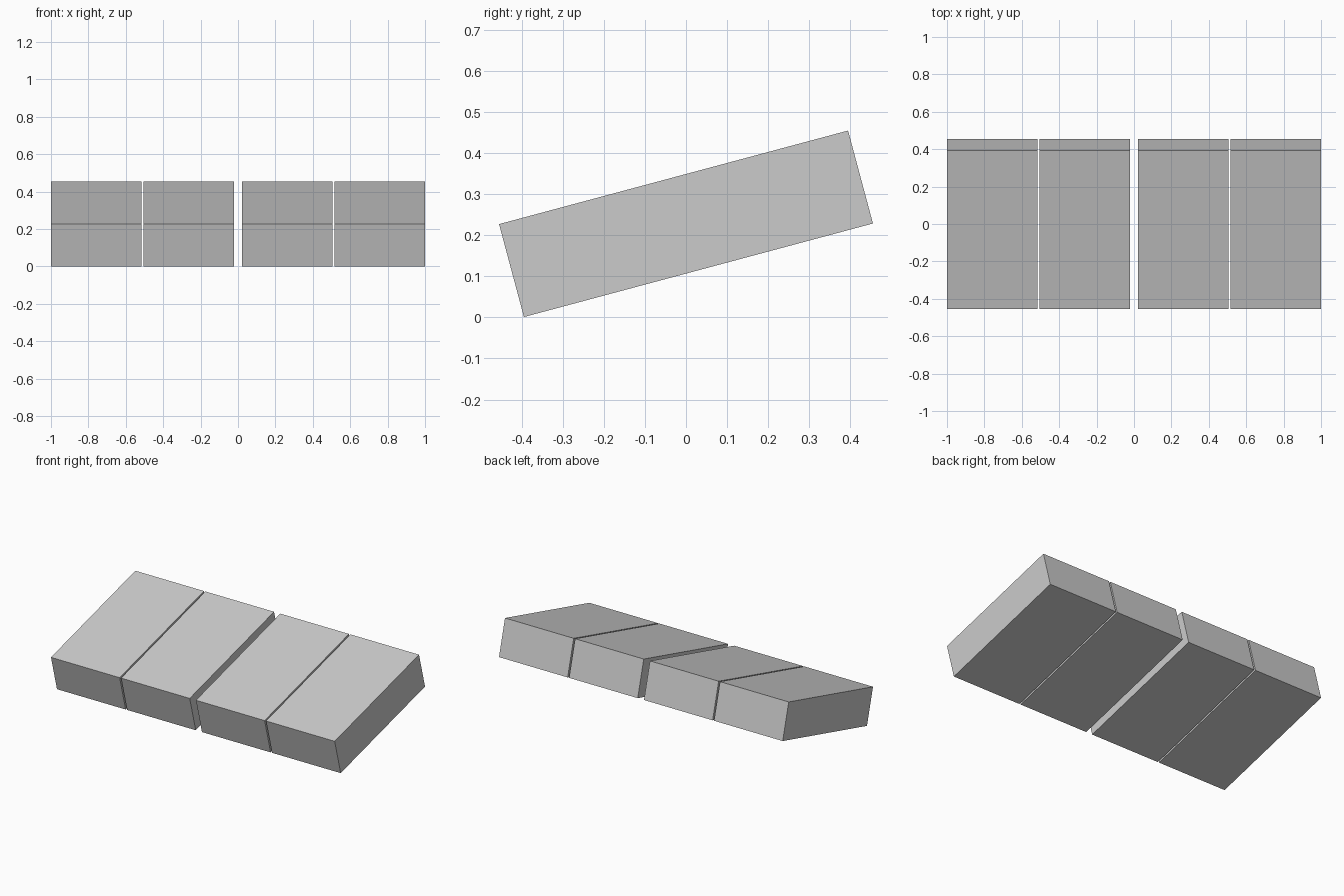
import bpy
from math import radians
from mathutils import Matrix

default = bpy.data.objects.get("Cube")
if default:
    bpy.data.objects.remove(default, do_unlink=True)

TILT = radians(15)
WIDTH, LENGTH, THICKNESS = 0.484, 0.879, 0.234
CENTRE_Z = 0.2275

# Single flat grey
grey = bpy.data.materials.new("light_grey")
grey.use_nodes = True
colour = (0.6, 0.6, 0.6, 1)
grey.diffuse_color = colour
grey.node_tree.nodes["Principled BSDF"].inputs["Base Color"].default_value = colour


def add_slab(name, x):
    """A flat slab tilted so that its back edge is raised."""
    bpy.ops.mesh.primitive_cube_add(size=1)
    slab = bpy.context.object
    slab.name = slab.data.name = name
    slab.data.transform(Matrix.Diagonal((WIDTH, LENGTH, THICKNESS, 1)))
    slab.location = (x, 0, CENTRE_Z)
    slab.rotation_euler.x = TILT
    slab.data.materials.append(grey)


# Two pairs of slabs, with a wider gap in the middle
for side, sign in (("left", 1), ("right", -1)):
    add_slab(f"inner_slab_{side}", sign * 0.264)
    add_slab(f"outer_slab_{side}", sign * 0.758)
